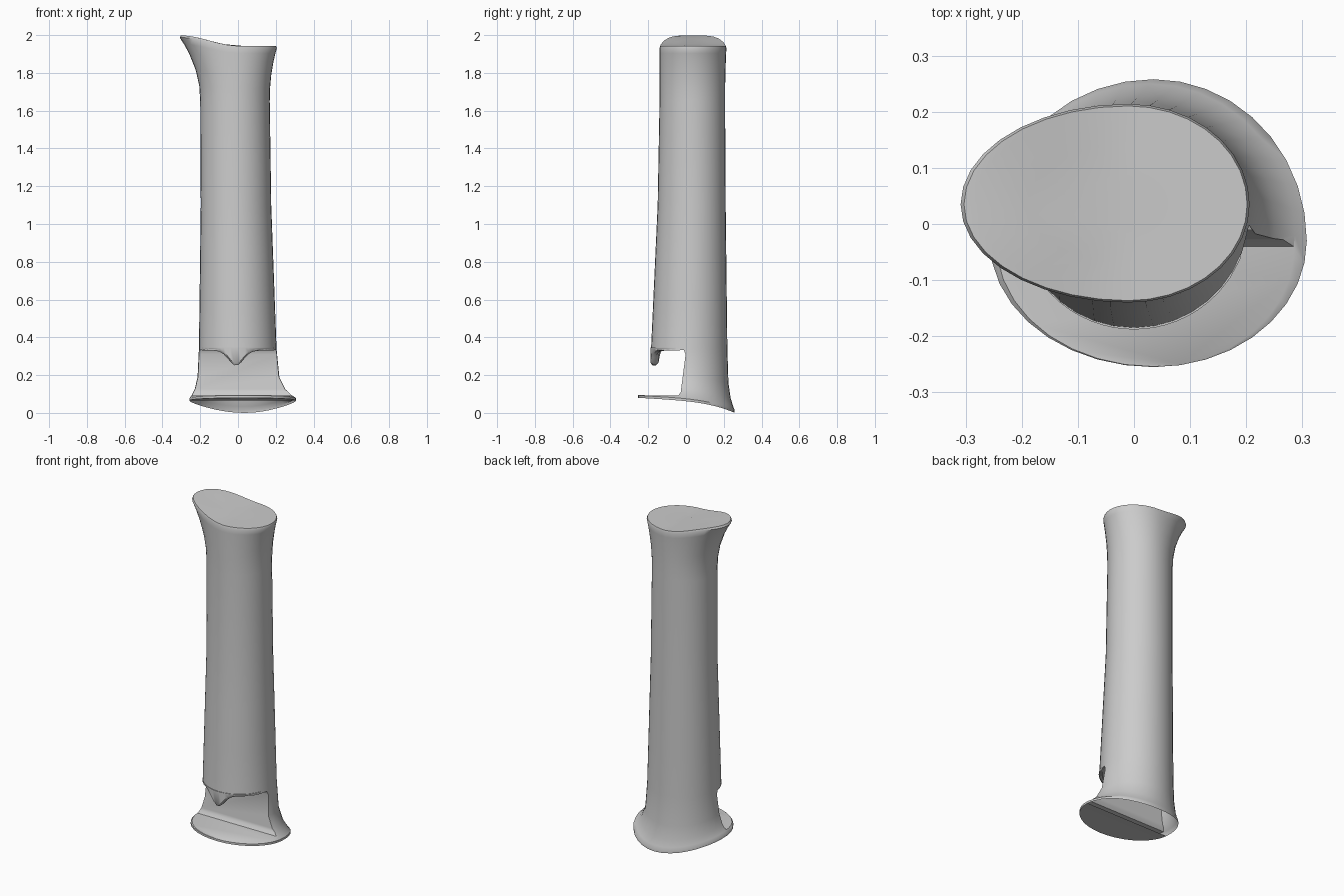
import bpy, bmesh, math

if "Cube" in bpy.data.objects:
    bpy.data.objects.remove(bpy.data.objects["Cube"])

N = 36
# Egg outlines: x min, x max, y min, y max, centre x, centre y
BASE = (-.257, .308, -.255, .258, .035, -.03)
FOOT = (-.207, .204, -.185, .219, 0, .02)
MID = (-.197, .176, -.15, .21, -.01, .035)
NECK = (-.2, .168, -.14, .207, -.01, .035)
TOP = (-.309, .206, -.14, .214, -.01, .035)


def mix(a, b, t):
    return tuple(p + (q - p) * t for p, q in zip(a, b))


def outline(dims):
    """Four quarter ellipses meeting around the centre."""
    x0, x1, y0, y1, cx, cy = dims
    for i in range(N):
        t = 2 * math.pi * i / N
        c, s = math.cos(t), math.sin(t)
        yield (cx + c * (x1 - cx if c > 0 else cx - x0),
               cy + s * (y1 - cy if s > 0 else cy - y0))


def base_z(y):
    s = min(1, max(0, (y + .258) / .516))
    return .08 - .03 * s - .05 * s ** 4


def top_z(x):
    u = min(1, max(0, -x / .3))
    return 1.944 + .055 * u * u * (3 - 2 * u)


def skin(bm, rows):
    n = len(rows[0])
    for a, b in zip(rows, rows[1:]):
        for i in range(n):
            j = (i + 1) % n
            bm.faces.new((a[i], a[j], b[j], b[i]))


def make_object(name, bm):
    bmesh.ops.recalc_face_normals(bm, faces=bm.faces)
    me = bpy.data.meshes.new(name)
    bm.to_mesh(me)
    bm.free()
    ob = bpy.data.objects.new(name, me)
    bpy.context.collection.objects.link(ob)
    return ob


# Body: flared foot, tapering shaft, spreading head, domed cap
bm = bmesh.new()
rows = []


def add_row(dims, height):
    rows.append([bm.verts.new((x, y, height(x, y))) for x, y in outline(dims)])


for d in (0, .014, .03, .07, .15):
    flare = math.exp(-max(0, d - .014) / .07)
    tilt = 1 - (d / .34) ** 1.3
    add_row(mix(FOOT, BASE, flare), lambda x, y: d + tilt * base_z(y))
for k in range(4):
    add_row(mix(FOOT, MID, k / 3), lambda x, y: .34 + .76 * k / 3)
for t in (0, .25, .5, .75, .9, 1):
    add_row(mix(NECK, TOP, t ** 2.2), lambda x, y: 1.65 + t * (top_z(x) - 1.662))
for s in (.98, .92, .6, .3):
    cx, cy = TOP[4:]
    add_row(mix((cx, cx, cy, cy, cx, cy), TOP, s), lambda x, y: top_z(x) - .001)
skin(bm, rows)
bm.faces.new(rows[-1])
# Underside made of strips running across x
q, half, r = N // 4, N // 2, rows[0]
for k in range(-q, q):
    vs = [r[k % N], r[(k + 1) % N], r[(half - k - 1) % N], r[(half - k) % N]]
    bm.faces.new(list(dict.fromkeys(vs)))
body = make_object("pipe_body", bm)

# Notch cutter: side profile pulled along x
profile = [(-.5, .094), (-.04, .093), (-.028, .11), (-.002, .31), (-.012, .333), (-.5, .333)]
bm = bmesh.new()
ends = [[bm.verts.new((x, y, z)) for y, z in profile] for x in (-.5, .5)]
skin(bm, ends)
for end in ends:
    bm.faces.new(end)
cutter = make_object("notch_cutter", bm)
cutter.hide_render = True
mod = body.modifiers.new("notch", 'BOOLEAN')
mod.operation, mod.solver, mod.object = 'DIFFERENCE', 'EXACT', cutter
bpy.context.view_layer.objects.active = body
bpy.ops.object.modifier_apply(modifier="notch")
bpy.data.objects.remove(cutter)

# Open the hollow rear half of the underside
bm = bmesh.new()
bm.from_mesh(body.data)
rear = [f for f in bm.faces if f.normal.z < -.5
        and f.calc_center_median().z < .09 and f.calc_center_median().y > -.03]
bmesh.ops.delete(bm, geom=rear, context='FACES')
bm.to_mesh(body.data)
bm.free()

# Pointed lip hanging over the notch, following the body front
bm = bmesh.new()
cols = []
for i in range(21):
    x = -.19 + .019 * i
    y = .02 - .206 * math.sqrt(1 - (x / .206) ** 2)
    z = .33 - .08 * math.exp(-((x + .01) / .055) ** 2)
    section = [(-.002, .345), (-.002, z + .012), (.008, z),
               (.026, z), (.04, z + .015), (.045, .345)]
    cols.append([bm.verts.new((x, y + dy, h)) for dy, h in section])
skin(bm, cols)
bm.faces.new(cols[0])
bm.faces.new(cols[-1])
lip = make_object("notch_lip", bm)

for ob in (body, lip):
    bpy.ops.object.select_all(action='DESELECT')
    ob.select_set(True)
    bpy.context.view_layer.objects.active = ob
    bpy.ops.object.shade_smooth_by_angle(angle=math.radians(40))
